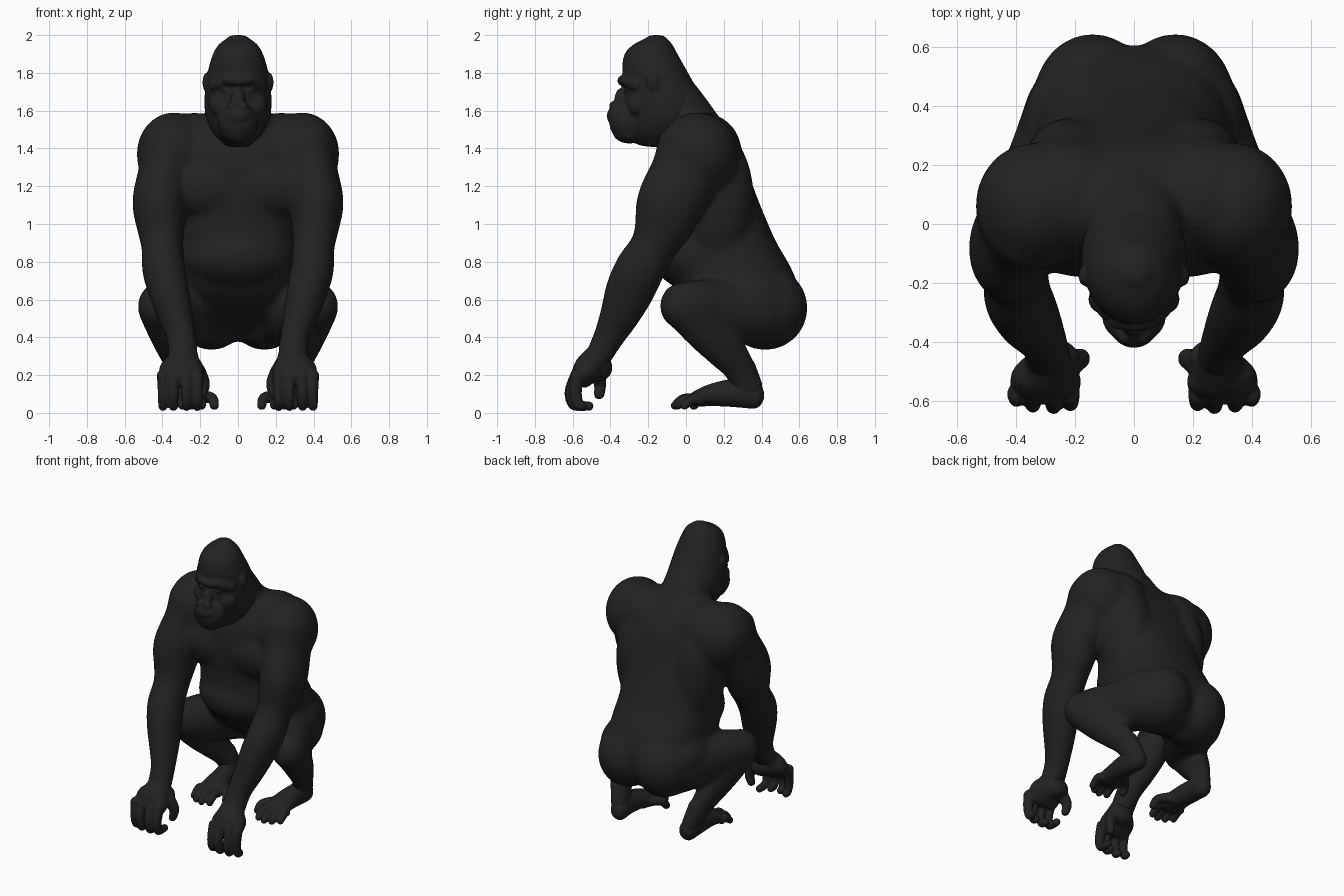
import bpy, bmesh, math
from mathutils import Vector, Matrix

fur = bpy.data.materials.new("charcoal black")
fur.diffuse_color = (0.016, 0.016, 0.016, 1)


def spline(pts, n=5):
    """Catmull-Rom through tuples of any length."""
    vs = [Vector(p) for p in pts]
    out = []
    for i in range(len(vs) - 1):
        p0, p1, p2, p3 = vs[max(i - 1, 0)], vs[i], vs[i + 1], vs[min(i + 2, len(vs) - 1)]
        for k in range(n):
            t = k / n
            out.append(0.5 * (2 * p1 + (p2 - p0) * t + (2 * p0 - 5 * p1 + 4 * p2 - p3) * t * t
                              + (3 * p1 - p0 - 3 * p2 + p3) * t ** 3))
    return out + [vs[-1]]


def tube(bm, pts, s=1, flat=False, cap=0.9, seg=32, square=2.0):
    """Closed tube through (x, y, z, half width, half depth); s mirrors in x."""
    path = spline([(p[0] * s, *p[1:]) for p in pts])
    centres = [Vector(p[:3]) for p in path]
    rings = []
    last = len(path) - 1
    for i, p in enumerate(path):
        tan = (centres[min(i + 1, last)] - centres[max(i - 1, 0)]).normalized()
        if flat:
            tan = Vector((0, 0, math.copysign(1, tan.z)))
        ref = Vector((1, 0, 0)) if abs(tan.x) < 0.8 else Vector((0, 0, 1))
        side = (ref - tan * ref.dot(tan)).normalized()
        other = tan.cross(side)
        ring = [(centres[i], side, other, p[3], p[4])]
        if i in (0, last):      # rounded ends
            d = -1 if i == 0 else 1
            h = cap * min(p[3], p[4])
            extra = [(centres[i] + tan * d * h * math.sin(a), side, other,
                      p[3] * math.cos(a), p[4] * math.cos(a)) for a in (0.4, 0.8, 1.15, 1.45)]
            ring = extra[::-1] + ring if i == 0 else ring + extra
        rings += ring

    def rnd(v):
        return math.copysign(abs(v) ** (2 / square), v)
    ang = [2 * math.pi * k / seg for k in range(seg)]
    loops = [[bm.verts.new(c + u * a * rnd(math.cos(t)) + v * b * rnd(math.sin(t))) for t in ang]
             for c, u, v, a, b in rings]
    for l0, l1 in zip(loops, loops[1:]):
        for k in range(seg):
            bm.faces.new((l0[k], l0[(k + 1) % seg], l1[(k + 1) % seg], l1[k]))
    bm.faces.new(loops[0][::-1])
    bm.faces.new(loops[-1])


def stack(bm, levels, cap=0.3, square=2.0):
    """Horizontal sections given as (z, front y, back y, half width)."""
    tube(bm, [(0, (f + b) / 2, z, w, (b - f) / 2) for z, f, b, w in levels],
         flat=True, cap=cap, seg=48, square=square)


def ball(bm, c, r, s=1, tilt=0):
    m = Matrix.Translation((c[0] * s, c[1], c[2])) @ Matrix.Rotation(tilt, 4, 'X') @ Matrix.Diagonal((*r, 1))
    bmesh.ops.create_icosphere(bm, subdivisions=4, radius=1, matrix=m)


def fuse(name, bm, voxel, smooth):
    """Blend the overlapping pieces into one smooth skin."""
    bmesh.ops.recalc_face_normals(bm, faces=bm.faces)
    me = bpy.data.meshes.new(name)
    bm.to_mesh(me)
    bm.free()
    me.materials.append(fur)
    me.polygons.foreach_set("use_smooth", [True] * len(me.polygons))
    ob = bpy.data.objects.new(name, me)
    bpy.context.collection.objects.link(ob)
    r = ob.modifiers.new("skin", 'REMESH')
    r.mode = 'VOXEL'
    r.voxel_size = voxel
    r.use_smooth_shade = True
    sm = ob.modifiers.new("soften", 'SMOOTH')
    sm.factor = 0.5
    sm.iterations = smooth


# torso, shoulders, arms and legs
bm = bmesh.new()
stack(bm, [(.42, .28, .55, .17), (.5, .14, .585, .25), (.6, .0, .605, .31), (.68, -.07, .592, .33),
           (.78, -.12, .55, .33), (.9, -.15, .48, .32), (1.0, -.15, .435, .315), (1.1, -.16, .393, .335),
           (1.2, -.165, .355, .365), (1.3, -.165, .32, .39), (1.4, -.15, .285, .39), (1.5, -.1, .225, .34),
           (1.56, -.05, .17, .24)], square=2.4)
# neck and upper back
stack(bm, [(1.3, -.12, .29, .26), (1.4, -.14, .27, .24), (1.5, -.15, .22, .2), (1.6, -.17, .153, .165),
           (1.7, -.2, .08, .15), (1.8, -.25, 0, .13)])
ball(bm, (0, .08, .835), (.315, .26, .198))                     # belly
for s in (1, -1):
    ball(bm, (.14, .42, .555), (.2, .224, .223), s)             # buttock
    ball(bm, (.21, .31, .6), (.17, .25, .17), s)                # hip
    ball(bm, (.34, .06, 1.37), (.197, .215, .222), s)           # shoulder
    ball(bm, (.23, .09, 1.38), (.22, .205, .21), s)             # shoulder blade
    ball(bm, (.22, .17, 1.13), (.16, .19, .36), s)              # flank
    ball(bm, (.15, -.065, 1.2), (.23, .117, .165), s)           # chest muscle
    tube(bm, [(.36, .04, 1.42, .16, .19), (.385, .0, 1.28, .142, .185), (.415, -.08, 1.12, .145, .18),
              (.41, -.118, 1.0, .13, .16), (.40, -.172, .88, .112, .125), (.393, -.245, .76, .115, .133),
              (.365, -.30, .64, .108, .13), (.333, -.35, .52, .094, .108), (.30, -.41, .40, .078, .083),
              (.29, -.468, .29, .083, .07)], s, cap=.5)         # arm
    tube(bm, [(.2, .38, .525, .17, .17), (.285, .2, .545, .15, .168), (.38, .04, .56, .13, .145),
              (.422, -.035, .57, .113, .122)], s)               # thigh
    tube(bm, [(.422, -.02, .55, .11, .105), (.39, .1, .44, .088, .115), (.35, .2, .34, .077, .108),
              (.31, .28, .24, .066, .088), (.28, .325, .14, .06, .078)], s)   # shin
fuse("body", bm, .011, 40)

# head
bm = bmesh.new()
stack(bm, [(1.43, -.27, .02, .08), (1.48, -.31, .07, .13), (1.56, -.325, .11, .168), (1.65, -.33, .1, .178),
           (1.74, -.328, .045, .17), (1.82, -.338, .0, .157), (1.9, -.325, -.045, .132),
           (1.95, -.278, -.072, .102), (1.985, -.21, -.105, .057)])
ball(bm, (0, -.31, 1.54), (.108, .096, .105))                   # muzzle
ball(bm, (0, -.322, 1.572), (.09, .098, .07))                   # upper lip
ball(bm, (0, -.3, 1.488), (.09, .088, .062))                    # lower jaw
ball(bm, (0, -.345, 1.65), (.04, .035, .07))                    # nose bridge
tube(bm, [(-.125, -.255, 1.735, .03, .035), (-.065, -.315, 1.762, .03, .035), (0, -.33, 1.758, .028, .034),
          (.065, -.315, 1.762, .03, .035), (.125, -.255, 1.735, .03, .035)])  # brow ridge
for s in (1, -1):
    ball(bm, (.027, -.383, 1.622), (.03, .025, .03), s)         # nostril wing
    ball(bm, (.085, -.255, 1.63), (.07, .055, .065), s)         # cheek
    ball(bm, (.06, -.308, 1.708), (.026, .018, .014), s)        # eye
    ball(bm, (.168, -.175, 1.75), (.02, .034, .052), s, .2)     # ear
fuse("head", bm, .0075, 9)

# hands
bm = bmesh.new()
for s in (1, -1):
    tube(bm, [(.29, -.44, .34, .07, .06), (.29, -.48, .28, .086, .075), (.298, -.52, .23, .118, .078),
              (.30, -.56, .18, .115, .06)], s, cap=.6)          # palm
    ball(bm, (.27, -.455, .24), (.085, .065, .07), s)           # heel of the hand
    for x, tip, curl in ((.215, -.6, .07), (.272, -.61, .035), (.342, -.605, .02), (.397, -.585, .02)):
        tube(bm, [(x, -.575, .2, .033, .038), (x, tip, .11, .028, .034), (x, tip + .015, .045, .026, .03),
                  (x, tip + .02 + curl, .036, .023, .025)], s, seg=16)      # finger
    tube(bm, [(.215, -.47, .22, .045, .045), (.18, -.455, .155, .032, .034), (.19, -.46, .095, .026, .028)],
         s, seg=16)                                             # thumb
fuse("hands", bm, .007, 5)

# feet
bm = bmesh.new()
for s in (1, -1):
    tube(bm, [(.268, .362, .088, .058, .068), (.27, .26, .105, .066, .075), (.258, .14, .095, .08, .06),
              (.257, .06, .075, .09, .044)], s)                 # sole
    tube(bm, [(.302, .29, .24, .06, .078), (.278, .33, .13, .058, .078)], s)  # ankle
    for x0, x1, y in ((.2, .192, -.045), (.248, .245, -.06), (.292, .295, -.045), (.325, .337, -.01)):
        tube(bm, [(x0, .07, .068, .03, .03), (x1, y + .05, .075, .026, .027), (x1, y, .038, .023, .023)],
             s, seg=16)                                         # toe
    tube(bm, [(.23, .16, .08, .04, .045), (.175, .11, .085, .03, .034), (.135, .07, .075, .028, .03),
              (.125, .04, .038, .025, .025)], s, seg=16)        # big toe
fuse("feet", bm, .007, 5)
